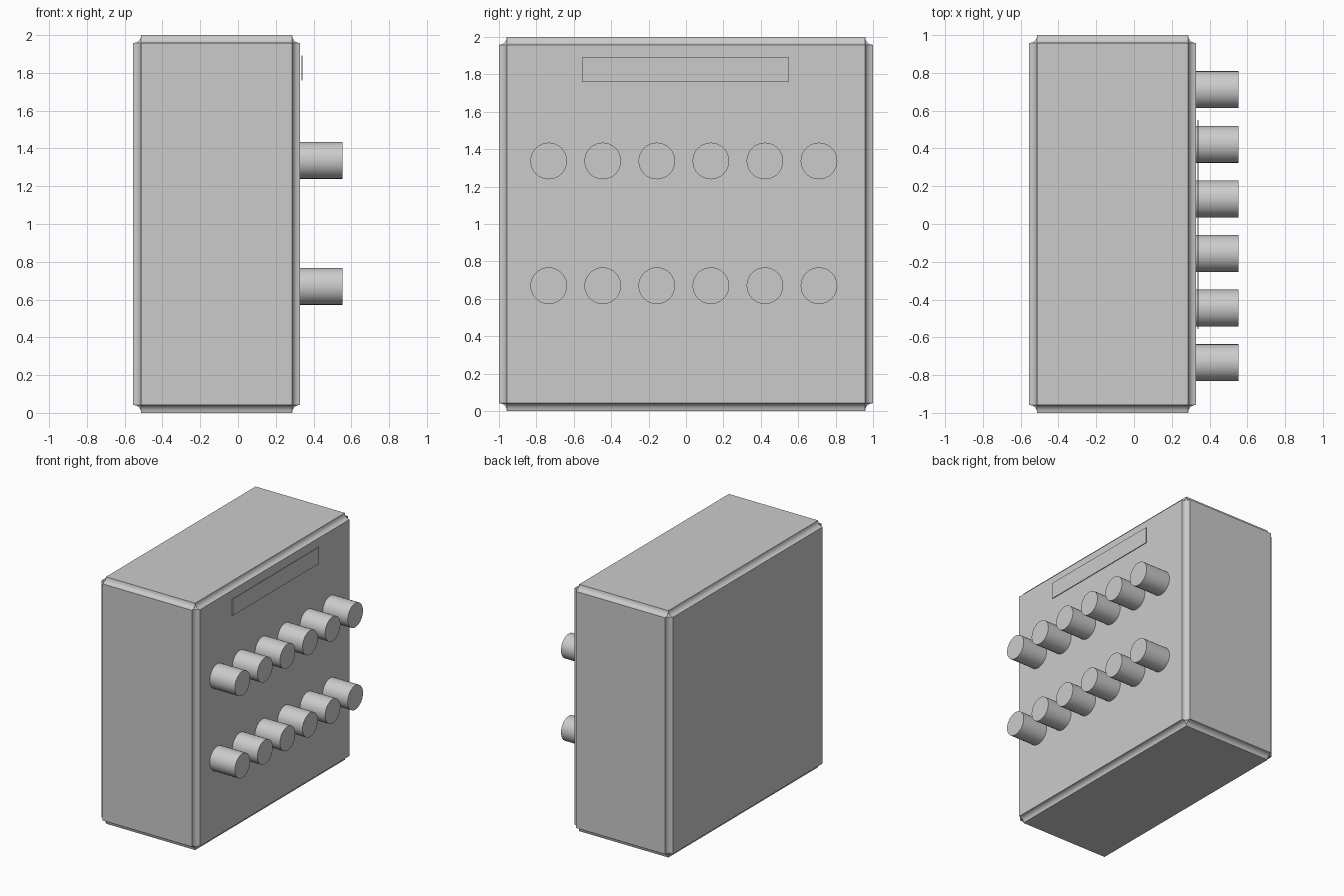
import bpy, bmesh, math
from mathutils import Matrix, Vector

if "Cube" in bpy.data.objects:
    bpy.data.objects.remove(bpy.data.objects["Cube"])

FACE_X = 0.329


def finish(bm, name, angle=None):
    bmesh.ops.recalc_face_normals(bm, faces=bm.faces[:])
    mesh = bpy.data.meshes.new(name)
    bm.to_mesh(mesh)
    bm.free()
    obj = bpy.data.objects.new(name, mesh)
    bpy.context.collection.objects.link(obj)
    if angle:
        bpy.ops.object.select_all(action='DESELECT')
        obj.select_set(True)
        bpy.context.view_layer.objects.active = obj
        bpy.ops.object.shade_smooth_by_angle(angle=math.radians(angle))
    return obj


def box(lo, hi):
    bm = bmesh.new()
    lo, hi = Vector(lo), Vector(hi)
    size = hi - lo
    bmesh.ops.create_cube(bm, size=1, matrix=Matrix.Translation((lo + hi) / 2)
                          @ Matrix.Diagonal((*size, 1)))
    return bm


# Cabinet with concave moulded edges
bm = box((-0.555, -1, 0), (FACE_X, 1, 2))
bmesh.ops.bevel(bm, geom=bm.edges[:], offset=0.042, offset_type='OFFSET',
                segments=4, profile=0.07, affect='EDGES')
finish(bm, "cabinet", 35)

# Thin display plate just proud of the control face
finish(box((0.336, -0.555, 1.76), (0.342, 0.55, 1.893)), "display_plate")

# Two rows of six control knobs
for row, z in enumerate((0.67, 1.337)):
    for col in range(6):
        bm = bmesh.new()
        x0, x1 = FACE_X - 0.01, 0.554
        place = (Matrix.Translation(((x0 + x1) / 2, -0.734 + col * 0.289, z))
                 @ Matrix.Rotation(math.pi / 2, 4, 'Y'))
        bmesh.ops.create_cone(bm, cap_ends=True, segments=32, radius1=0.098,
                              radius2=0.098, depth=x1 - x0, matrix=place)
        finish(bm, f"knob_{row + 1}_{col + 1}", 40)
